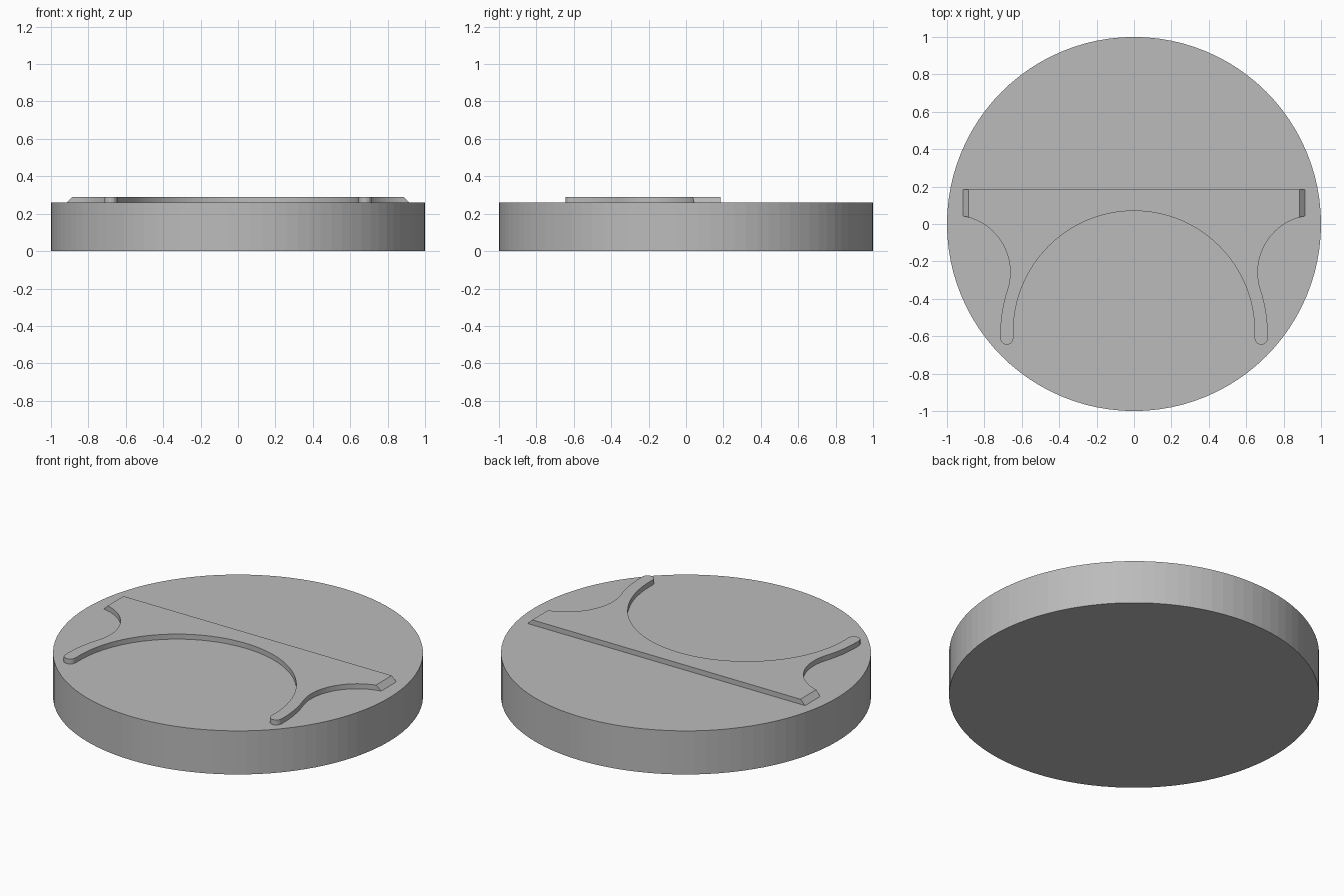
import bpy, bmesh, math
from mathutils import Vector

if "Cube" in bpy.data.objects:
    bpy.data.objects.remove(bpy.data.objects["Cube"])

DISC_TOP, RELIEF_TOP = 0.26, 0.29

grey = bpy.data.materials.new("mid grey")
grey.diffuse_color = (0.5, 0.5, 0.5, 1)
grey.use_nodes = True
grey.node_tree.nodes["Principled BSDF"].inputs["Base Color"].default_value = grey.diffuse_color


def arc(cx, cy, r, a0, a1, n):
    """Points along a circular arc, angles in degrees."""
    steps = [math.radians(a0 + (a1 - a0) * i / n) for i in range(n + 1)]
    return [(cx + r * math.cos(a), cy + r * math.sin(a)) for a in steps]


def add_object(name, bm):
    mesh = bpy.data.meshes.new(name)
    bmesh.ops.recalc_face_normals(bm, faces=bm.faces)
    bm.to_mesh(mesh)
    bm.free()
    mesh.materials.append(grey)
    obj = bpy.data.objects.new(name, mesh)
    bpy.context.collection.objects.link(obj)
    return obj


# Round base disc
bm = bmesh.new()
bmesh.ops.create_cone(bm, cap_ends=True, segments=96, radius1=1, radius2=1, depth=DISC_TOP)
bmesh.ops.translate(bm, verts=bm.verts, vec=(0, 0, DISC_TOP / 2))
add_object("base_disc", bm)

# Right half of the raised bracket: bar end, outer scoop, leg, tip, big inner arch
half = [(0.94, 0.185)]
half += arc(0.967, -0.258, 0.305, 95, 198, 24)
half += arc(-0.062, -0.592, 0.777, 18, 0, 8)[1:]
half += arc(0.68, -0.61, 0.035, 0, -180, 10)
half += arc(0, -0.575, 0.645, 0, 90, 32)
outline = half + [(-x, y) for x, y in reversed(half[:-1])]

bm = bmesh.new()
face = bm.faces.new([bm.verts.new((x, y, DISC_TOP)) for x, y in outline])
top = bmesh.ops.extrude_face_region(bm, geom=[face])["geom"]
bmesh.ops.translate(bm, verts=[v for v in top if isinstance(v, bmesh.types.BMVert)],
                    vec=(0, 0, RELIEF_TOP - DISC_TOP))

# Slanted ends of the bar
for side in (1, -1):
    cut = bmesh.ops.bisect_plane(
        bm, geom=bm.verts[:] + bm.edges[:] + bm.faces[:],
        plane_co=Vector((side * 0.915, 0, DISC_TOP)),
        plane_no=Vector((side, 0, 1)).normalized(), clear_outer=True)
    rim = [e for e in cut["geom_cut"] if isinstance(e, bmesh.types.BMEdge)]
    bmesh.ops.holes_fill(bm, edges=rim, sides=0)
bmesh.ops.triangulate(bm, faces=[f for f in bm.faces if len(f.verts) > 20])
add_object("raised_bracket", bm)
